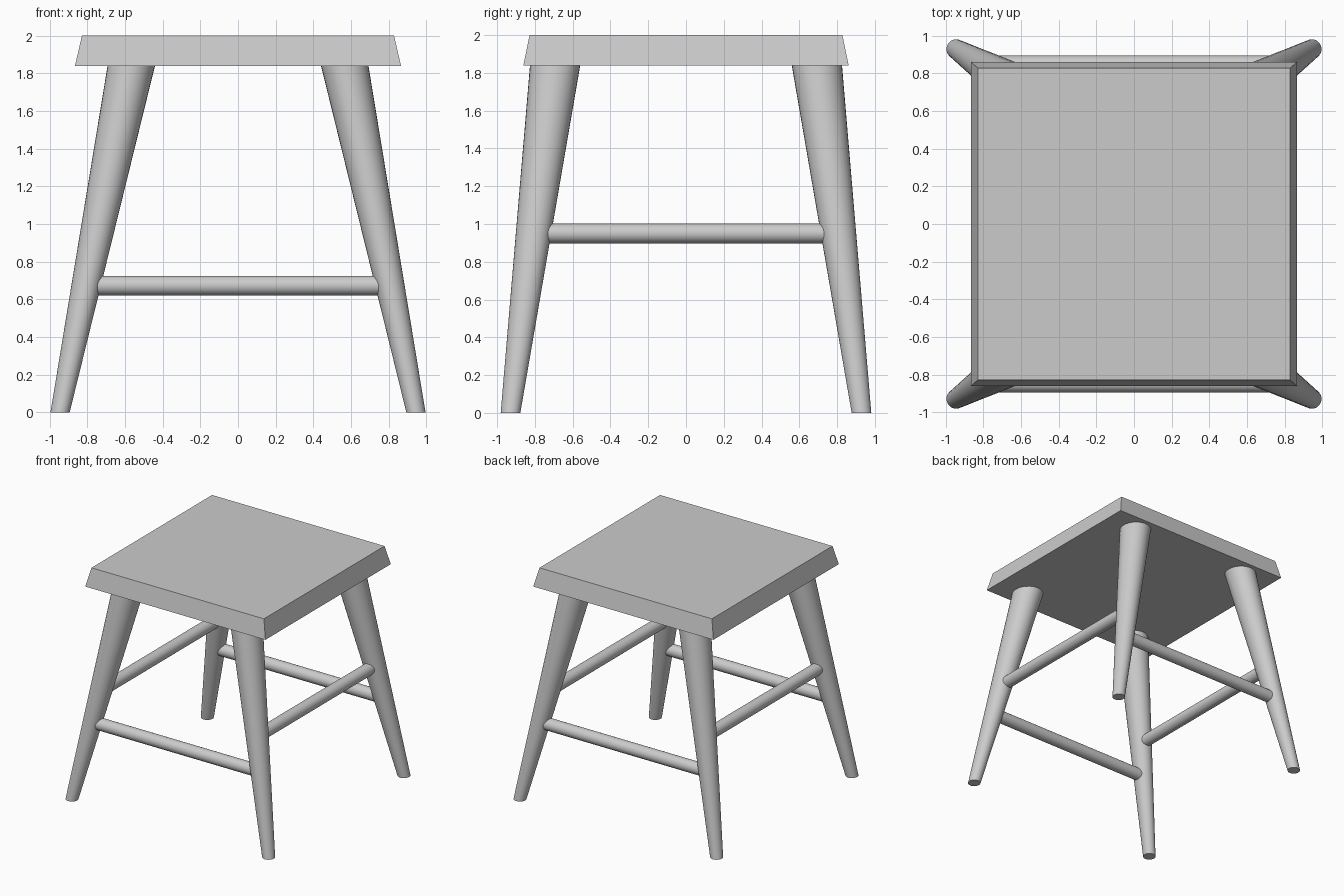
import bpy, bmesh
from mathutils import Vector

if "Cube" in bpy.data.objects:
    bpy.data.objects.remove(bpy.data.objects["Cube"])


def loft(name, rings, smooth=False):
    """Closed solid from two matching rings (bottom, top)."""
    bm = bmesh.new()
    lo, hi = [[bm.verts.new(p) for p in ring] for ring in rings]
    n = len(lo)
    bm.faces.new(lo[::-1])
    bm.faces.new(hi)
    for i in range(n):
        j = (i + 1) % n
        bm.faces.new((lo[i], lo[j], hi[j], hi[i]))
    bmesh.ops.recalc_face_normals(bm, faces=bm.faces)
    mesh = bpy.data.meshes.new(name)
    bm.to_mesh(mesh)
    bm.free()
    ob = bpy.data.objects.new(name, mesh)
    bpy.context.collection.objects.link(ob)
    if smooth:
        bpy.ops.object.select_all(action='DESELECT')
        ob.select_set(True)
        bpy.context.view_layer.objects.active = ob
        bpy.ops.object.shade_smooth_by_angle()
    return ob


def ellipse(c, u, v, n=32):
    """Ring around c with half-axes u and v."""
    import math
    return [Vector(c) + Vector(u) * math.cos(2 * math.pi * i / n)
            + Vector(v) * math.sin(2 * math.pi * i / n) for i in range(n)]


def rect(x, y, z):
    return [(-x, -y, z), (x, -y, z), (x, y, z), (-x, y, z)]


SEAT_Z = 1.84
FOOT, TOP = Vector((0.945, 0.929, 0)), Vector((0.567, 0.693, SEAT_Z))

# Seat slab with sloping edges
loft("seat", (rect(0.866, 0.861, SEAT_Z), rect(0.829, 0.828, 2.0)))

# Four splayed, tapered legs cut level at floor and seat
for sy, fb in ((-1, "front"), (1, "back")):
    for sx, lr in ((-1, "left"), (1, "right")):
        s = Vector((sx, sy, 1))
        loft(f"{fb}_{lr}_leg", (
            ellipse(FOOT * s, (0.051, 0, 0), (0, 0.052, 0)),
            ellipse(TOP * s, (0.126, 0, 0), (0, 0.133, 0))), smooth=True)

# Stretchers run between leg axes: low at front and back, higher at the sides
R = 0.052
low = FOOT.lerp(TOP, 0.673 / SEAT_Z)
high = FOOT.lerp(TOP, 0.95 / SEAT_Z)
for s, fb, lr in ((-1, "front", "left"), (1, "back", "right")):
    loft(f"{fb}_stretcher", [ellipse((e * low.x, s * low.y, low.z), (0, R, 0), (0, 0, R))
                             for e in (-1, 1)], smooth=True)
    loft(f"{lr}_stretcher", [ellipse((s * high.x, e * high.y, high.z), (R, 0, 0), (0, 0, R))
                             for e in (-1, 1)], smooth=True)
